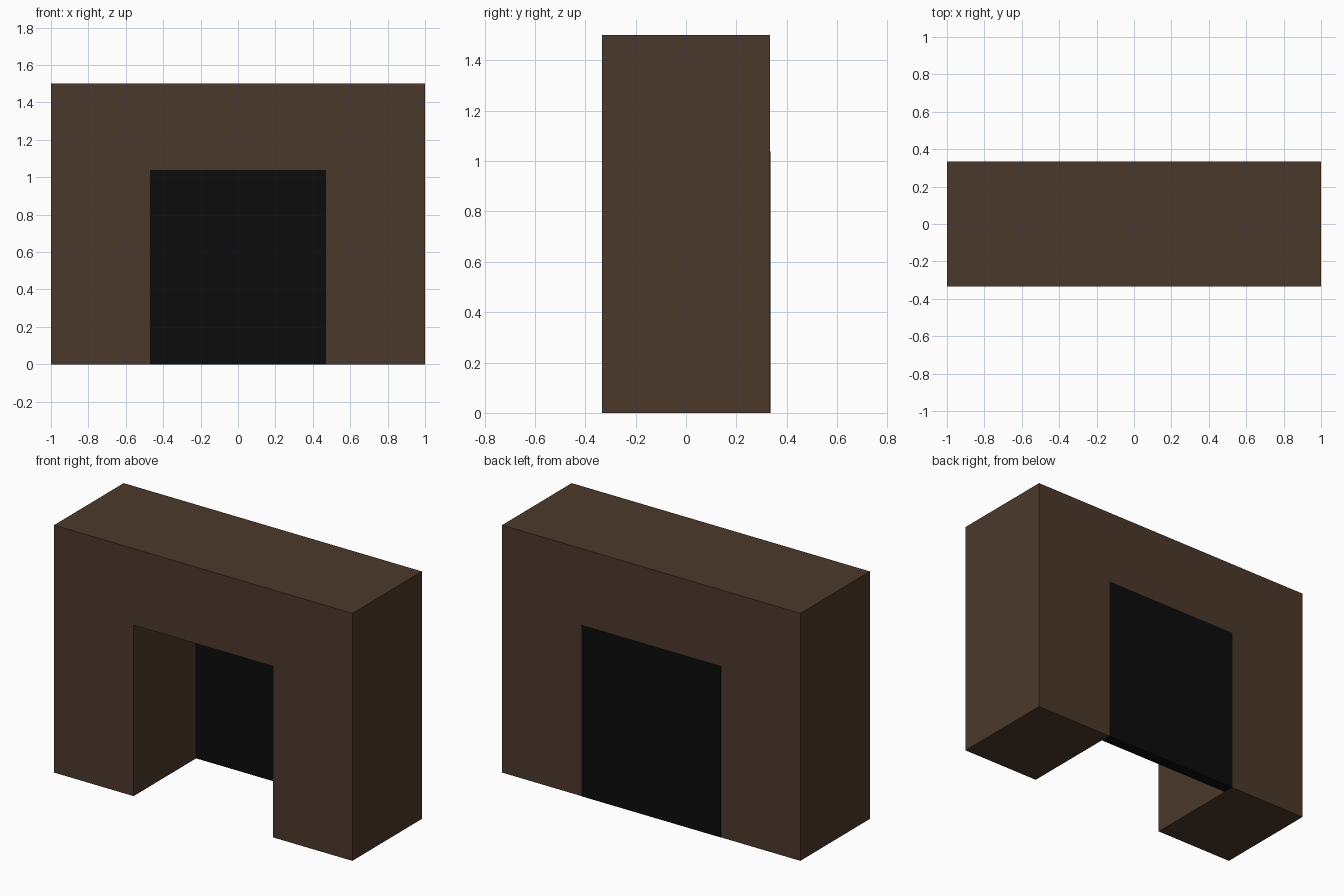
import bpy, bmesh

if "Cube" in bpy.data.objects:
    bpy.data.objects.remove(bpy.data.objects["Cube"])


def material(name, rgb):
    m = bpy.data.materials.new(name)
    m.diffuse_color = (*[((c / 255 + 0.055) / 1.055) ** 2.4 if c > 10 else c / 255 / 12.92
                         for c in rgb], 1)
    m.use_nodes = True
    m.node_tree.nodes["Principled BSDF"].inputs["Base Color"].default_value = m.diffuse_color
    return m


def prism(name, outline, y0, y1, mat):
    """Extrude an (x, z) outline from y0 to y1."""
    bm = bmesh.new()
    face = bm.faces.new([bm.verts.new((x, y0, z)) for x, z in outline])
    ext = bmesh.ops.extrude_face_region(bm, geom=[face])
    moved = [v for v in ext["geom"] if isinstance(v, bmesh.types.BMVert)]
    bmesh.ops.translate(bm, verts=moved, vec=(0, y1 - y0, 0))
    bmesh.ops.recalc_face_normals(bm, faces=bm.faces)
    mesh = bpy.data.meshes.new(name)
    bm.to_mesh(mesh)
    bm.free()
    mesh.materials.append(mat)
    obj = bpy.data.objects.new(name, mesh)
    bpy.context.collection.objects.link(obj)
    return obj


brown = material("dark_brown", (75, 57, 43))
black = material("soot_black", (12, 12, 12))

W, H, D = 1.0, 1.5, 0.333       # half width, height, half depth
OW, OH = 0.467, 1.037           # opening half width and height

# Surround: two legs and the lintel as one arch
prism("surround", [(-W, 0), (-OW, 0), (-OW, OH), (OW, OH),
                   (OW, 0), (W, 0), (W, H), (-W, H)], -D, D, brown)

# Panel closing the back of the opening, a hair proud of the rear
prism("back_panel", [(-OW, 0), (OW, 0), (OW, OH), (-OW, OH)],
      D - 0.067, D + 0.002, black)
